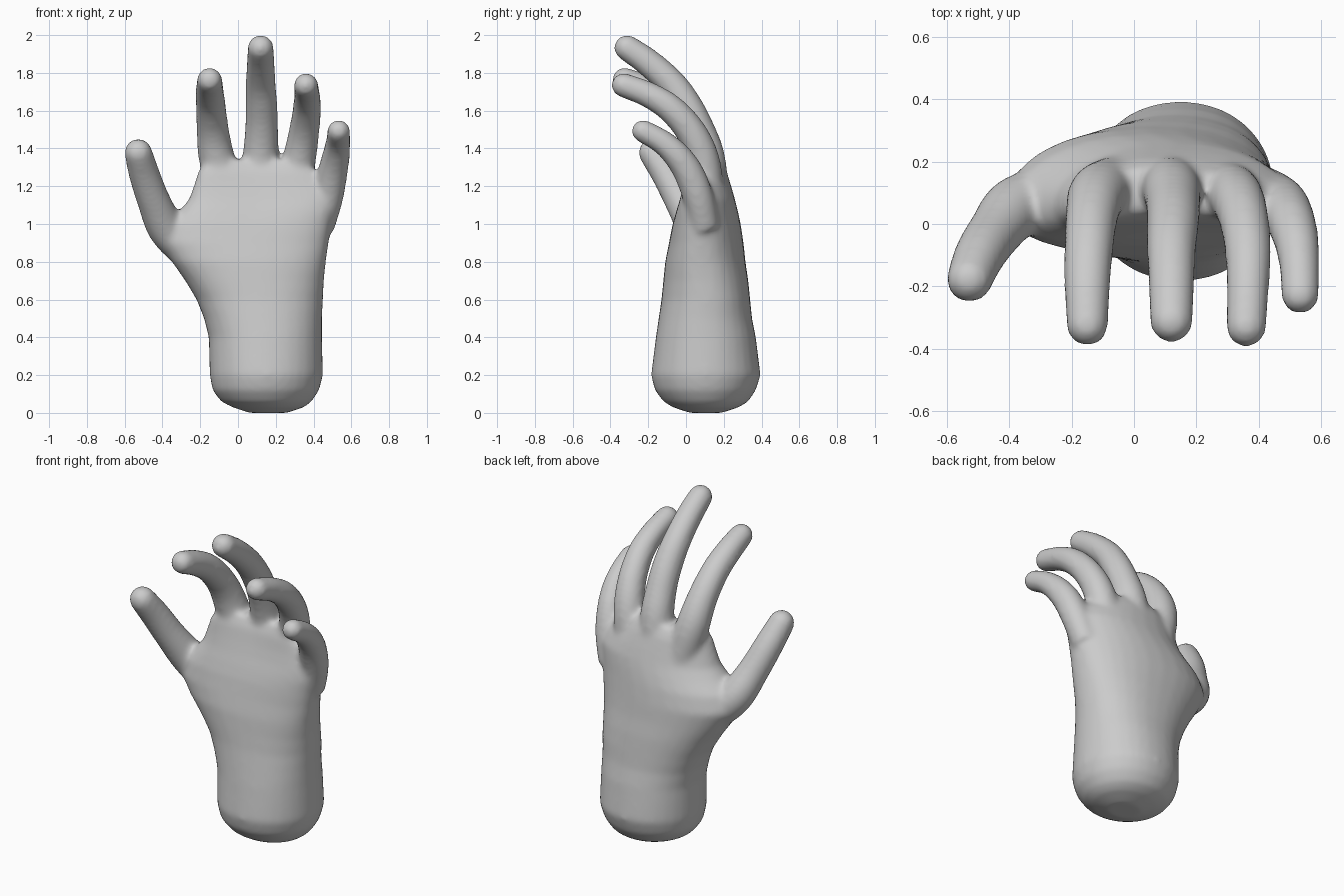
import bpy
import bmesh
import math
from mathutils import Vector

old = bpy.data.objects.get("Cube")
if old:
    bpy.data.objects.remove(old, do_unlink=True)

grey = bpy.data.materials.new("plain_grey")
grey.use_nodes = True
tone = (0.6, 0.6, 0.6, 1)
grey.diffuse_color = tone
grey.node_tree.nodes["Principled BSDF"].inputs["Base Color"].default_value = tone

SIDES = 32
bm = bmesh.new()


def skin_rings(rings):
    """Bridge rings of points into a closed solid."""
    loops = [[bm.verts.new(p) for p in ring] for ring in rings]
    for a, b in zip(loops, loops[1:]):
        for i in range(SIDES):
            j = (i + 1) % SIDES
            bm.faces.new((a[i], a[j], b[j], b[i]))
    bm.faces.new(loops[0][::-1])
    bm.faces.new(loops[-1])


def spline(keys, steps):
    """Catmull-Rom samples through tuples of any length."""
    k = [Vector(p) for p in keys]
    k = [2 * k[0] - k[1]] + k + [2 * k[-1] - k[-2]]
    out = []
    for a, b, c, d in zip(k, k[1:], k[2:], k[3:]):
        for s in range(steps):
            t = s / steps
            out.append(0.5 * (2 * b + (c - a) * t + (2 * a - 5 * b + 4 * c - d) * t**2
                              + (3 * b - a - 3 * c + d) * t**3))
    return out + [k[-2]]


def power(v, e):
    return math.copysign(abs(v) ** e, v)


def palm_ring(z, left, right, front, back):
    """Rounded section whose edges bow forward higher up the palm."""
    arch = 0.06 * min(max((z - 0.6) / 0.5, 0), 1)
    e = 1 - 0.15 * min(z / 0.8, 1)
    ring = []
    for i in range(SIDES):
        a = math.tau * i / SIDES
        c, s = power(math.cos(a), e), power(math.sin(a), e)
        ring.append(((left + right) / 2 + c * (right - left) / 2,
                     (front + back) / 2 + s * (back - front) / 2 - arch * c * c, z))
    return ring


def finger(keys):
    """Tapered round tube through (x, y, z), radius spread base to tip, domed tip."""
    path = spline(keys, 5)
    rings = []

    def ring(centre, axis, r):
        u = (Vector((1, 0, 0)) - axis * axis.x).normalized()
        v = axis.cross(u)
        rings.append([centre + r * (u * math.cos(math.tau * i / SIDES) + v * math.sin(math.tau * i / SIDES))
                      for i in range(SIDES)])

    for i, p in enumerate(path):
        a, b = path[max(i - 1, 0)], path[min(i + 1, len(path) - 1)]
        axis = (b - a).to_3d().normalized()
        ring(p.to_3d(), axis, p[3])
    for step in range(1, 7):
        a = math.radians(14 * step)
        ring(p.to_3d() + axis * p[3] * math.sin(a), axis, p[3] * math.cos(a))
    skin_rings(rings)


# wrist and palm: height, left, right, front, back
skin_rings([palm_ring(*s) for s in (
    (0.0, 0.06, 0.26, 0.02, 0.19),
    (0.03, -0.03, 0.35, -0.07, 0.28),
    (0.06, -0.09, 0.39, -0.12, 0.33),
    (0.12, -0.135, 0.43, -0.165, 0.37),
    (0.2, -0.15, 0.45, -0.185, 0.395),
    (0.4, -0.155, 0.445, -0.16, 0.37),
    (0.5, -0.18, 0.445, -0.145, 0.35),
    (0.6, -0.22, 0.45, -0.13, 0.34),
    (0.7, -0.28, 0.455, -0.12, 0.33),
    (0.8, -0.35, 0.465, -0.11, 0.315),
    (0.9, -0.41, 0.48, -0.09, 0.305),
    (1.0, -0.38, 0.495, -0.07, 0.29),
    (1.07, -0.31, 0.51, -0.05, 0.275),
    (1.13, -0.26, 0.52, -0.03, 0.26),
    (1.2, -0.235, 0.48, -0.01, 0.24),
    (1.28, -0.21, 0.41, 0.01, 0.215),
    (1.34, -0.15, 0.35, 0.04, 0.185))])

# thumb
finger([(-0.25, 0.1, 0.83, 0.09), (-0.375, 0.055, 0.97, 0.1), (-0.445, -0.025, 1.12, 0.088),
        (-0.495, -0.1, 1.26, 0.082), (-0.528, -0.178, 1.378, 0.074)])
# index finger
finger([(-0.06, 0.12, 1.15, 0.1), (-0.115, 0.095, 1.36, 0.095), (-0.135, 0.03, 1.51, 0.085),
        (-0.145, -0.08, 1.635, 0.079), (-0.15, -0.2, 1.71, 0.074), (-0.15, -0.325, 1.762, 0.067)])
# middle finger
finger([(0.11, 0.13, 1.15, 0.1), (0.12, 0.11, 1.36, 0.095), (0.125, 0.06, 1.51, 0.087),
        (0.125, 0.0, 1.63, 0.084), (0.12, -0.08, 1.745, 0.079), (0.12, -0.2, 1.855, 0.074),
        (0.12, -0.312, 1.933, 0.069)])
# ring finger
finger([(0.29, 0.12, 1.12, 0.09), (0.325, 0.09, 1.34, 0.088), (0.35, 0.025, 1.49, 0.081),
        (0.365, -0.08, 1.61, 0.075), (0.365, -0.2, 1.685, 0.069), (0.36, -0.33, 1.735, 0.065)])
# little finger
finger([(0.43, 0.1, 0.98, 0.08), (0.475, 0.065, 1.14, 0.082), (0.5, 0.015, 1.27, 0.08),
        (0.52, -0.05, 1.365, 0.073), (0.53, -0.13, 1.437, 0.065), (0.533, -0.228, 1.492, 0.061)])

bmesh.ops.recalc_face_normals(bm, faces=bm.faces)
mesh = bpy.data.meshes.new("hand")
bm.to_mesh(mesh)
bm.free()
mesh.materials.append(grey)
hand = bpy.data.objects.new("hand", mesh)
bpy.context.collection.objects.link(hand)
bpy.context.view_layer.objects.active = hand
hand.select_set(True)

# fuse the parts into one skin and soften the webs between fingers
fuse = hand.modifiers.new("fuse", 'REMESH')
fuse.mode = 'VOXEL'
fuse.voxel_size = 0.014
fuse.use_smooth_shade = True
soften = hand.modifiers.new("soften", 'SMOOTH')
soften.factor = 0.5
soften.iterations = 14
for name in ("fuse", "soften"):
    bpy.ops.object.modifier_apply(modifier=name)
bpy.ops.object.shade_smooth()
